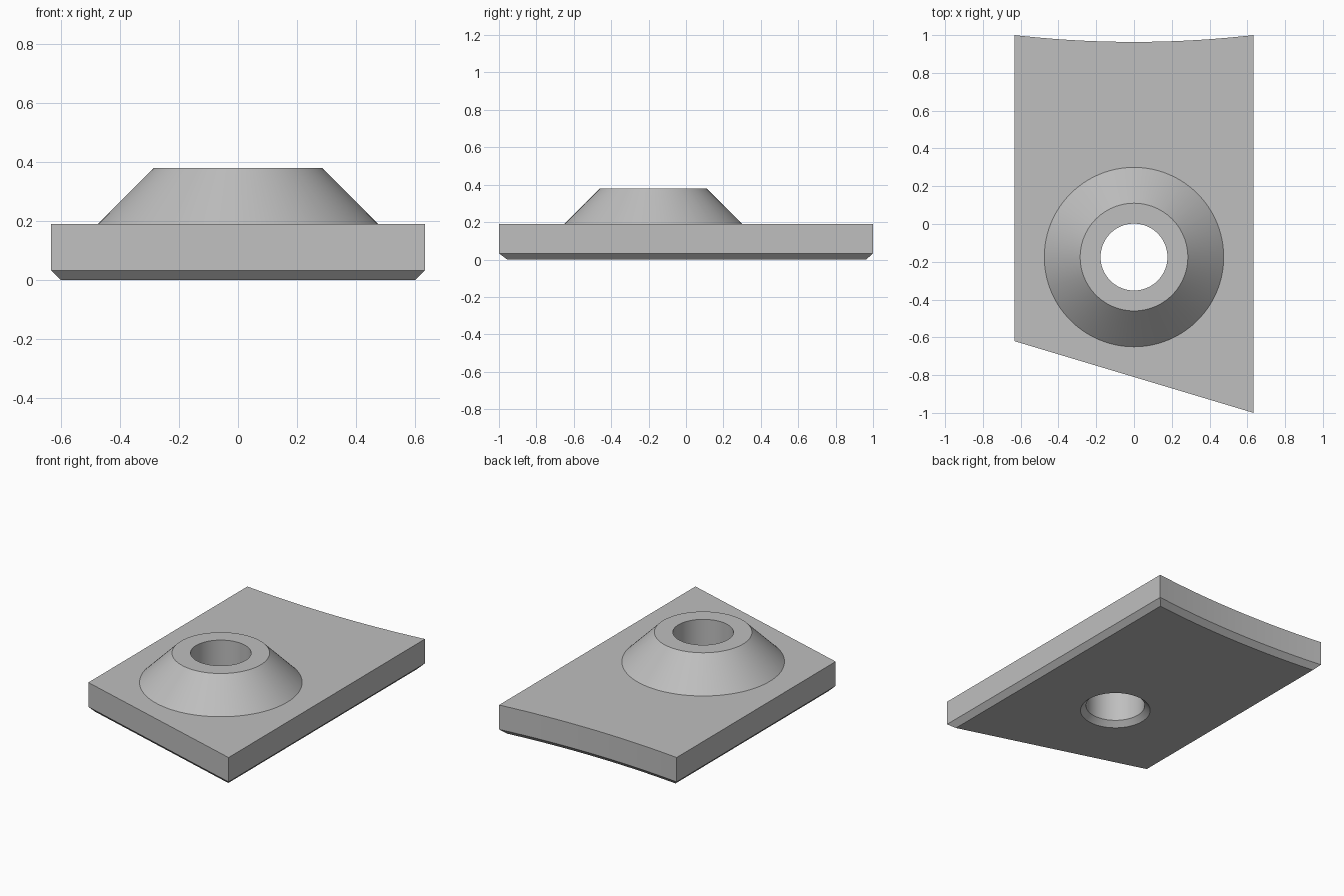
import bpy
import bmesh
import math
from mathutils import Vector

cube = bpy.data.objects.get("Cube")
if cube:
    bpy.data.objects.remove(cube, do_unlink=True)

HALF_W, HALF_L = 0.633, 1.0
PLATE_Z, TOP_Z, CHAMFER = 0.19, 0.38, 0.033
HOLE_Y, HOLE_R = -0.175, 0.177
SEGMENTS = 96

grey = bpy.data.materials.new("plain grey")
grey.use_nodes = True
colour = (0.52, 0.52, 0.52, 1.0)
grey.diffuse_color = colour
grey.node_tree.nodes["Principled BSDF"].inputs["Base Color"].default_value = colour


def make_object(name, bm):
    bmesh.ops.recalc_face_normals(bm, faces=bm.faces)
    mesh = bpy.data.meshes.new(name)
    bm.to_mesh(mesh)
    bm.free()
    mesh.materials.append(grey)
    obj = bpy.data.objects.new(name, mesh)
    bpy.context.collection.objects.link(obj)
    return obj


def loft(name, rings):
    """Closed solid through matching rings, capped at both ends."""
    bm = bmesh.new()
    loops = [[bm.verts.new(p) for p in ring] for ring in rings]
    n = len(loops[0])
    for low, high in zip(loops, loops[1:]):
        for i in range(n):
            j = (i + 1) % n
            bm.faces.new((low[i], low[j], high[j], high[i]))
    bm.faces.new(loops[0])
    bm.faces.new(loops[-1])
    return make_object(name, bm)


def lathe(name, profile):
    angles = [2 * math.pi * i / SEGMENTS for i in range(SEGMENTS)]
    return loft(name, [[(r * math.cos(a), HOLE_Y + r * math.sin(a), z)
                        for a in angles] for r, z in profile])


def inset_outline(points, d):
    """Mitred inward offset of a counter-clockwise outline."""
    result = []
    for i, p in enumerate(points):
        a = (p - points[i - 1]).normalized()
        b = (points[(i + 1) % len(points)] - p).normalized()
        na, nb = Vector((-a.y, a.x)), Vector((-b.y, b.x))
        result.append(p + (na + nb) * d / (1 + na.dot(nb)))
    return result


def combine(target, tool, operation):
    mod = target.modifiers.new(tool.name, "BOOLEAN")
    mod.operation, mod.solver, mod.object = operation, "EXACT", tool
    bpy.context.view_layer.objects.active = target
    bpy.ops.object.modifier_apply(modifier=mod.name)
    bpy.data.objects.remove(tool, do_unlink=True)


# Plate: slanted front edge, shallow concave arc at the back
SAG, STEPS = 0.036, 32
radius = (HALF_W ** 2 + SAG ** 2) / (2 * SAG)
outline = [Vector((-HALF_W, -0.62)), Vector((HALF_W, -HALF_L))]
for i in range(STEPS + 1):
    x = HALF_W * (1 - 2 * i / STEPS)
    y = HALF_L - SAG + radius - math.sqrt(radius ** 2 - x ** 2)
    outline.append(Vector((x, y)))

levels = [(inset_outline(outline, CHAMFER), 0), (outline, CHAMFER), (outline, PLATE_Z)]
plate = loft("mounting_plate", [[(p.x, p.y, z) for p in pts] for pts, z in levels])

# Conical boss, sunk into the plate so the two merge
boss = lathe("conical_boss", [(0.475, 0.1), (0.475, PLATE_Z), (0.285, TOP_Z)])
combine(plate, boss, "UNION")

# Through hole with a chamfered lower mouth
hole = lathe("hole_cutter", [(HOLE_R + 2 * CHAMFER, -CHAMFER), (HOLE_R, CHAMFER),
                             (HOLE_R, TOP_Z + 0.1)])
combine(plate, hole, "DIFFERENCE")

bpy.ops.object.select_all(action="DESELECT")
plate.select_set(True)
bpy.context.view_layer.objects.active = plate
bpy.ops.object.shade_smooth_by_angle(angle=math.radians(25))
